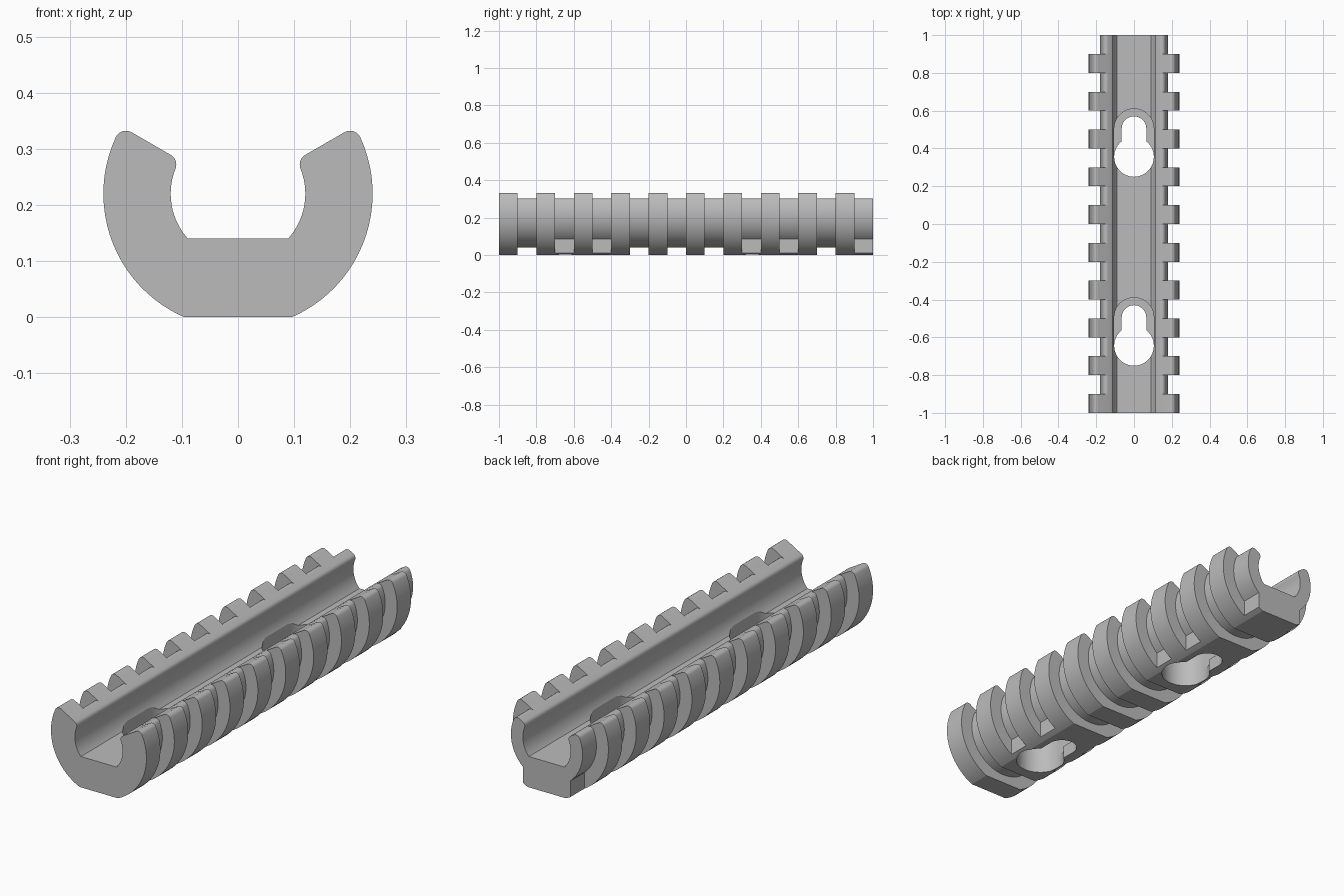
import bpy, bmesh
from math import sin, cos, asin, acos, radians, pi

old = bpy.data.objects.get("Cube")
if old:
    bpy.data.objects.remove(old, do_unlink=True)

AXIS_Z = 0.22                      # height of the tube axis
INNER, CORE, RIB = 0.12, 0.18, 0.24
FILLET = 0.02
LIP = radians(30)                  # angle at which the open tube ends
FILL_X = 0.119                     # half width of the filler blocks
FLOOR_Z = 0.14


def arc(cx, cy, r, a0, a1, n):
    return [(cx + r * cos(a0 + (a1 - a0) * i / n),
             cy + r * sin(a0 + (a1 - a0) * i / n)) for i in range(n + 1)]


def tube_arc(r, a0, a1, n):
    return arc(0, AXIS_Z, r, a0, a1, n)


def lip_fillet(r, side):
    """Centre and angle of the rounding where a circle meets the lip."""
    rc = r + side * FILLET
    a = LIP - asin(FILLET / rc)
    return rc * cos(a), AXIS_Z + rc * sin(a), a


# Half profiles: shared channel wall, then three kinds of outer wall
ix, iz, ia = lip_fillet(INNER, 1)
channel = tube_arc(INNER, -asin((AXIS_Z - FLOOR_Z) / INNER), ia, 14)
channel += arc(ix, iz, FILLET, ia + pi, LIP + pi / 2, 8)[1:]

cx, cz, ca = lip_fillet(CORE, -1)
core_lip = arc(cx, cz, FILLET, LIP + pi / 2, ca, 8)
rx, rz, ra = lip_fillet(RIB, -1)
rib_lip = arc(rx, rz, FILLET, LIP + pi / 2, ra, 8)
core_fill, rib_fill = -acos(FILL_X / CORE), -acos(FILL_X / RIB)
core_side = core_lip + tube_arc(CORE, ca, core_fill, 16)[1:]
rib_side = core_lip[:1] + rib_lip + tube_arc(RIB, ra, rib_fill, 20)[1:]
core_base = tube_arc(CORE, core_fill, -pi / 2, 8)[1:]
rib_base = tube_arc(RIB, rib_fill, -asin(AXIS_Z / RIB), 2) + [(0, 0)]

outer = {"rib": rib_side + rib_base[1:],
         "gap": core_side + core_base,
         "filled": core_side + rib_base}


def full(half):
    return half + [(-x, z) for x, z in reversed(half) if abs(x) > 1e-6]


def add_face(bm, points):
    bm.faces.new([bm.verts.new(p) for p in points])


def add_walls(bm, low, high, closed=True):
    n = len(low)
    for i in range(n if closed else n - 1):
        j = (i + 1) % n
        add_face(bm, [low[i], low[j], high[j], high[i]])


def finish(bm, name):
    bmesh.ops.remove_doubles(bm, verts=bm.verts, dist=1e-5)
    bmesh.ops.recalc_face_normals(bm, faces=bm.faces)
    mesh = bpy.data.meshes.new(name)
    bm.to_mesh(mesh)
    bm.free()
    obj = bpy.data.objects.new(name, mesh)
    bpy.context.collection.objects.link(obj)
    return obj


def at_y(points, y):
    return [(x, y, z) for x, z in points]


# Ribbed channel: alternate ribs and grooves, some grooves filled underneath
bm = bmesh.new()
COUNT, STEP = 20, 0.1
FILLED = (3, 5, 13, 15, 19)
kinds = ["rib" if i % 2 == 0 else "filled" if i in FILLED else "gap"
         for i in range(COUNT)]
for i, kind in enumerate(kinds):
    y = -1 + STEP * i
    loop = full(channel + outer[kind])
    add_walls(bm, at_y(loop, y), at_y(loop, y + STEP))
    if i == 0:
        add_face(bm, at_y(loop, y))
    if i == COUNT - 1:
        add_face(bm, at_y(loop, y + STEP))
        break
    # Side face of the rib next to this groove
    if "filled" in (kind, kinds[i + 1]):
        step_face = rib_side + [rib_base[0]] + core_side[:0:-1]
    else:
        step_face = outer["rib"] + outer["gap"][:0:-1]
    step_face = [p for k, p in enumerate(step_face)
                 if k == 0 or p != step_face[k - 1]]
    for s in (1, -1):
        add_face(bm, at_y([(s * x, z) for x, z in step_face], y + STEP))
rail = finish(bm, "ribbed_channel")


# Keyhole cutter: through hole and slot, with a wider recess above the slot
def keyhole_cutter(y):
    head, slot, reach = 0.105, 0.065, 0.15
    bottom, ledge, top = -0.1, 0.06, 0.3
    meet = acos(slot / head)
    lower = arc(0, y, head, pi, 2 * pi, 24)
    key = (arc(0, y, head, 0, meet, 8) + arc(0, y + reach, slot, 0, pi, 24)
           + arc(0, y, head, pi - meet, pi, 8))
    recess = [lower[-1]] + arc(0, y + reach, head, 0, pi, 24) + [lower[0]]

    def at_z(points, z):
        return [(px, py, z) for px, py in points]

    bm = bmesh.new()
    for path, z0, z1 in ((lower, bottom, ledge), (lower, ledge, top),
                         (key, bottom, ledge), (recess, ledge, top)):
        add_walls(bm, at_z(path, z0), at_z(path, z1), closed=False)
    add_face(bm, at_z(lower + key[1:-1], bottom))
    add_face(bm, at_z(lower + recess[1:-1], top))
    add_face(bm, at_z(recess + key[-2:0:-1], ledge))
    cutter = finish(bm, "keyhole_cutter")
    cutter.hide_render = True
    return cutter


bpy.context.view_layer.objects.active = rail
rail.select_set(True)
for y in (-0.645, 0.355):
    cutter = keyhole_cutter(y)
    cut = rail.modifiers.new("keyhole", "BOOLEAN")
    cut.operation = "DIFFERENCE"
    cut.solver = "EXACT"
    cut.object = cutter
    bpy.ops.object.modifier_apply(modifier=cut.name)
    bpy.data.objects.remove(cutter, do_unlink=True)

# Plain grey plastic
grey = bpy.data.materials.new("plain_grey")
grey.use_nodes = True
colour = (0.5, 0.5, 0.5, 1)
grey.diffuse_color = colour
grey.node_tree.nodes["Principled BSDF"].inputs["Base Color"].default_value = colour
rail.data.materials.clear()
rail.data.materials.append(grey)
bpy.ops.object.select_all(action="DESELECT")
rail.select_set(True)
bpy.ops.object.shade_smooth_by_angle(angle=radians(25))
